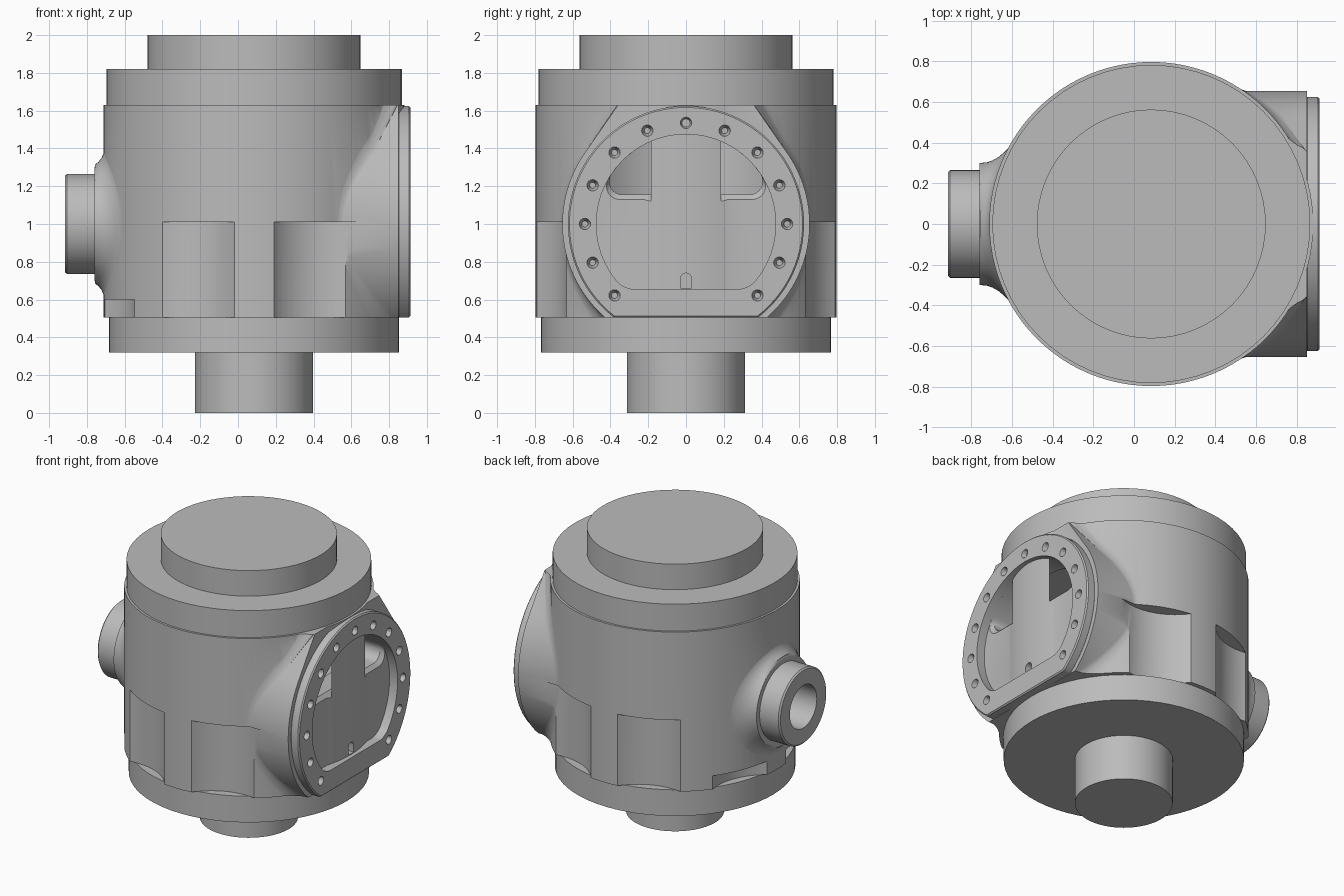
import bpy, bmesh
from math import sin, cos, pi, radians, degrees, asin, atan2, sqrt, hypot

cube = bpy.data.objects.get("Cube")
if cube:
    bpy.data.objects.remove(cube, do_unlink=True)

grey = bpy.data.materials.new("machined grey")
grey.use_nodes = True
grey.diffuse_color = (0.5, 0.5, 0.5, 1)
grey.node_tree.nodes["Principled BSDF"].inputs["Base Color"].default_value = (0.5, 0.5, 0.5, 1)

CX = 0.085          # x of the vertical main axis
CZ = 1.0            # height of the horizontal window and nozzle axis
DRUM = 0.797        # drum radius


def loft(name, rings):
    """Closed solid through rings of equal point count."""
    bm = bmesh.new()
    loops = [[bm.verts.new(p) for p in ring] for ring in rings]
    n = len(loops[0])
    for a, b in zip(loops, loops[1:]):
        for i in range(n):
            j = (i + 1) % n
            bm.faces.new((a[i], a[j], b[j], b[i]))
    bm.faces.new(loops[0])
    bm.faces.new(loops[-1])
    bmesh.ops.triangulate(bm, faces=[f for f in bm.faces if len(f.verts) == 4])
    bmesh.ops.recalc_face_normals(bm, faces=bm.faces)
    mesh = bpy.data.meshes.new(name)
    bm.to_mesh(mesh)
    bm.free()
    mesh.materials.append(grey)
    ob = bpy.data.objects.new(name, mesh)
    bpy.context.collection.objects.link(ob)
    return ob


def arc(r, a0, a1, n, cy=0.0, cz=0.0):
    return [(cy + r * cos(radians(a0 + (a1 - a0) * i / n)),
             cz + r * sin(radians(a0 + (a1 - a0) * i / n))) for i in range(n + 1)]


def circle(r, n=64, cy=0.0, cz=0.0):
    return arc(r, 0, 360, n, cy, cz)[:-1]


def upright(name, r, z0, z1, x=CX, y=0.0, n=64):
    return loft(name, [[(x + u, y + v, z) for u, v in circle(r, n)] for z in (z0, z1)])


def section(profile, x):
    """Place a (y, z) profile, given about the window axis, at x."""
    return [(x, y, CZ + z) for y, z in profile]


def prism(name, profile, x0, x1):
    return loft(name, [section(profile, x0), section(profile, x1)])


def activate(ob):
    bpy.ops.object.select_all(action='DESELECT')
    ob.select_set(True)
    bpy.context.view_layer.objects.active = ob


def boolean(ob, other, op='DIFFERENCE'):
    mod = ob.modifiers.new("boolean", 'BOOLEAN')
    mod.operation, mod.object, mod.solver = op, other, 'EXACT'
    activate(ob)
    bpy.ops.object.modifier_apply(modifier=mod.name)
    bpy.data.objects.remove(other, do_unlink=True)


def flat_bottomed(r, h, f):
    """Circle of radius r cut flat at height h, with corners rounded by f."""
    cy = sqrt((r - f) ** 2 - (h + f) ** 2)
    a = degrees(atan2(h + f, cy))
    return (arc(r, a, 180 - a, 40) + arc(f, 180 - a, 270, 8, -cy, h + f)[1:]
            + arc(f, -90, a, 8, cy, h + f)[:-1])


def depth(y):
    """Distance of the drum wall from its axis plane at y."""
    return sqrt(max(0.0, DRUM ** 2 - y * y))


# Stacked round parts
shaft = upright("lower_shaft", 0.313, 0.0, 0.33)
base = upright("base_plate", 0.768, 0.32, 0.505)
lid = upright("lid", 0.782, 1.63, 1.82)
cap = upright("top_cap", 0.563, 1.81, 2.0)

# Main drum
housing = upright("housing", DRUM, 0.505, 1.63, n=96)

# Window boss: round sides running by tangents to a flat top, blended into the drum
half = arc(0.655, -degrees(asin(0.52 / 0.655)), 37, 24) + [(0.36, 0.63)]
outline = half + [(-y, z) for y, z in reversed(half)]
rings = [section([(y * 1.02, z * 1.02) for y, z in outline], 0.3)]
for t in range(0, 91, 15):
    ring = []
    for y, z in outline:
        r = hypot(y, z)
        f = 0.02 + 0.10 * (z / r) ** 2
        s = 1 + f * (1 - sin(radians(t))) / r
        x = CX + depth(y * s) - 0.004 + f * (1 - cos(radians(t)))
        ring.append((min(x, 0.845), y * s, CZ + z * s))
    rings.append(ring)
rings.append(section(outline, 0.85))
boss = loft("boss", rings)
block = [(-1, -0.495), (1, -0.495), (1, 0.63), (-1, 0.63)]
boolean(boss, prism("boss_trim", block, 0.0, 1.0), 'INTERSECT')
boolean(housing, boss, 'UNION')

# Scooped pockets near the front and back, low notches by the nozzle
for side in (-1, 1):
    for ang, top in ((22.5, 1.01), (-22.5, 1.01), (-67.5, 0.60)):
        a = radians(ang)
        boolean(housing, upright("pocket_cutter", 0.385, 0.4, top,
                                 CX + 1.095 * sin(a), side * 1.095 * cos(a)))

# Side nozzle with a fillet that follows the drum, and a blind bore
rings = [section(circle(0.41), -0.52)]
for t in range(0, 76, 15):
    rho = 0.40 - 0.1 * sin(radians(t))
    h = 0.1 * (1 - cos(radians(t))) - 0.003
    rings.append([(max(-0.758, CX - depth(y) - h), y, CZ + z) for y, z in circle(rho)])
for x, r in ((-0.76, 0.30), (-0.76, 0.265), (-0.905, 0.265), (-0.915, 0.255)):
    rings.append(section(circle(r), x))
boolean(housing, loft("nozzle", rings), 'UNION')
boolean(housing, prism("bore_cutter", circle(0.15, 48), -1.0, -0.53))

# Opening above the inner wall, round chamber behind it, small slot in the wall
tunnel = flat_bottomed(0.4745, 0.155, 0.07)
boolean(housing, loft("tunnel_cutter", [
    section(tunnel, 0.45), section(tunnel, 0.825),
    section(flat_bottomed(0.4745, 0.12, 0.07), 0.86)]))
boolean(housing, upright("chamber_cutter", 0.6, 1.15, 1.5))
slot = [(-0.03, -0.34), (0.03, -0.34)] + arc(0.03, 0, 180, 10, 0, -0.29)
boolean(housing, prism("slot_cutter", slot, 0.79, 0.90))

# Column in the chamber, arched at its foot
column = upright("inner_column", 0.145, 1.14, 1.52, n=48)
boolean(column, prism("arch_cutter", circle(0.12, 48, 0, 0.10), -0.3, 0.5))

# Window flange with its ring of countersunk bolt holes
a = degrees(asin(0.495 / 0.625))
flange = prism("window_flange", arc(0.625, -a, 180 + a, 72), 0.845, 0.912)
bev = flange.modifiers.new("bevel", 'BEVEL')
bev.width, bev.segments, bev.limit_method = 0.008, 1, 'ANGLE'
activate(flange)
bpy.ops.object.modifier_apply(modifier=bev.name)
window = flat_bottomed(0.475, -0.345, 0.13)
boolean(flange, prism("flange_window_cutter", window, 0.7, 1.0))
for i in range(13):
    t = radians(-45 + 22.5 * i)
    cy, cz = 0.535 * cos(t), 0.535 * sin(t)
    boolean(flange, loft("bolt_hole_cutter", [
        section(circle(r, 16, cy, cz), x) for x, r in ((0.862, 0.016), (0.914, 0.031))]))

# Smooth curved walls, crisp edges
for ob in (shaft, base, lid, cap, housing, column, flange):
    activate(ob)
    bpy.ops.object.shade_smooth_by_angle(angle=radians(30))
